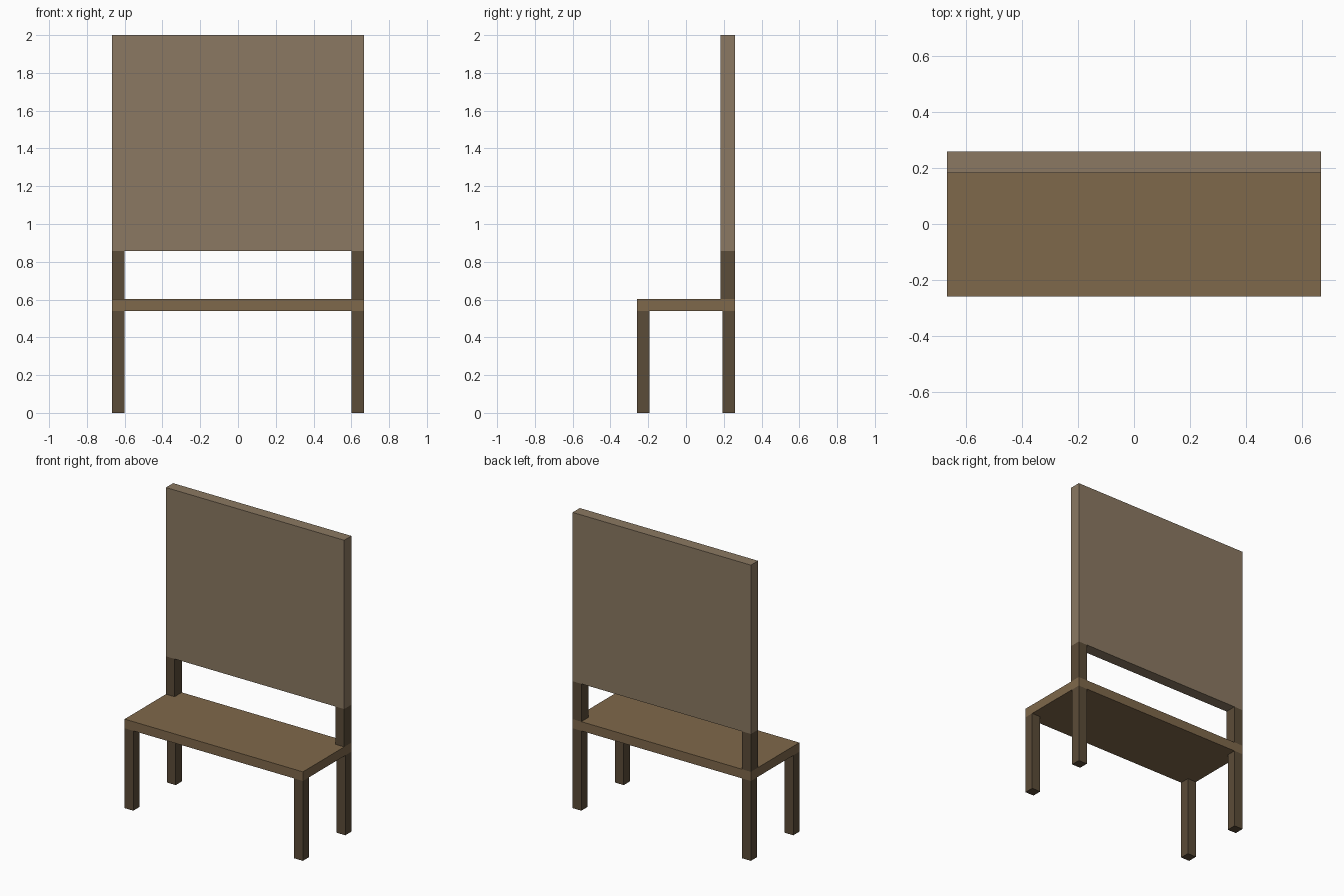
import bpy

if "Cube" in bpy.data.objects:
    bpy.data.objects.remove(bpy.data.objects["Cube"])


def material(name, rgb):
    mat = bpy.data.materials.new(name)
    mat.diffuse_color = (*rgb, 1.0)
    mat.use_nodes = True
    mat.node_tree.nodes["Principled BSDF"].inputs["Base Color"].default_value = mat.diffuse_color
    return mat


def box(name, low, high, mat):
    """Axis-aligned box between two corners."""
    centre = [(a + b) / 2 for a, b in zip(low, high)]
    bpy.ops.mesh.primitive_cube_add(size=1, location=centre)
    obj = bpy.context.object
    obj.name = name
    obj.scale = [b - a for a, b in zip(low, high)]
    bpy.ops.object.transform_apply(location=False, rotation=False, scale=True)
    obj.data.materials.append(mat)
    return obj


seat_wood = material("seat_wood", (0.212, 0.138, 0.070))
panel_wood = material("panel_wood", (0.258, 0.191, 0.122))
leg_wood = material("leg_wood", (0.105, 0.072, 0.040))

HALF_W, HALF_D = 0.667, 0.259
LEG = 0.065
SEAT_LOW, SEAT_TOP = 0.54, 0.602
BACK_LOW, BACK_FRONT = 0.858, 0.182

# Seat board and tall back panel
box("seat", (-HALF_W, -HALF_D, SEAT_LOW), (HALF_W, HALF_D, SEAT_TOP), seat_wood)
box("back_panel", (-HALF_W, BACK_FRONT, BACK_LOW), (HALF_W, HALF_D, 2.0), panel_wood)

# Legs and the posts that carry the back panel, on each side
for side, x in (("left", -HALF_W), ("right", HALF_W - LEG)):
    box(f"front_leg_{side}", (x, -HALF_D, 0), (x + LEG, -HALF_D + LEG, SEAT_LOW), leg_wood)
    box(f"rear_leg_{side}", (x, HALF_D - LEG, 0), (x + LEG, HALF_D, SEAT_LOW), leg_wood)
    box(f"back_post_{side}", (x, BACK_FRONT, SEAT_TOP), (x + LEG, HALF_D, BACK_LOW), leg_wood)
